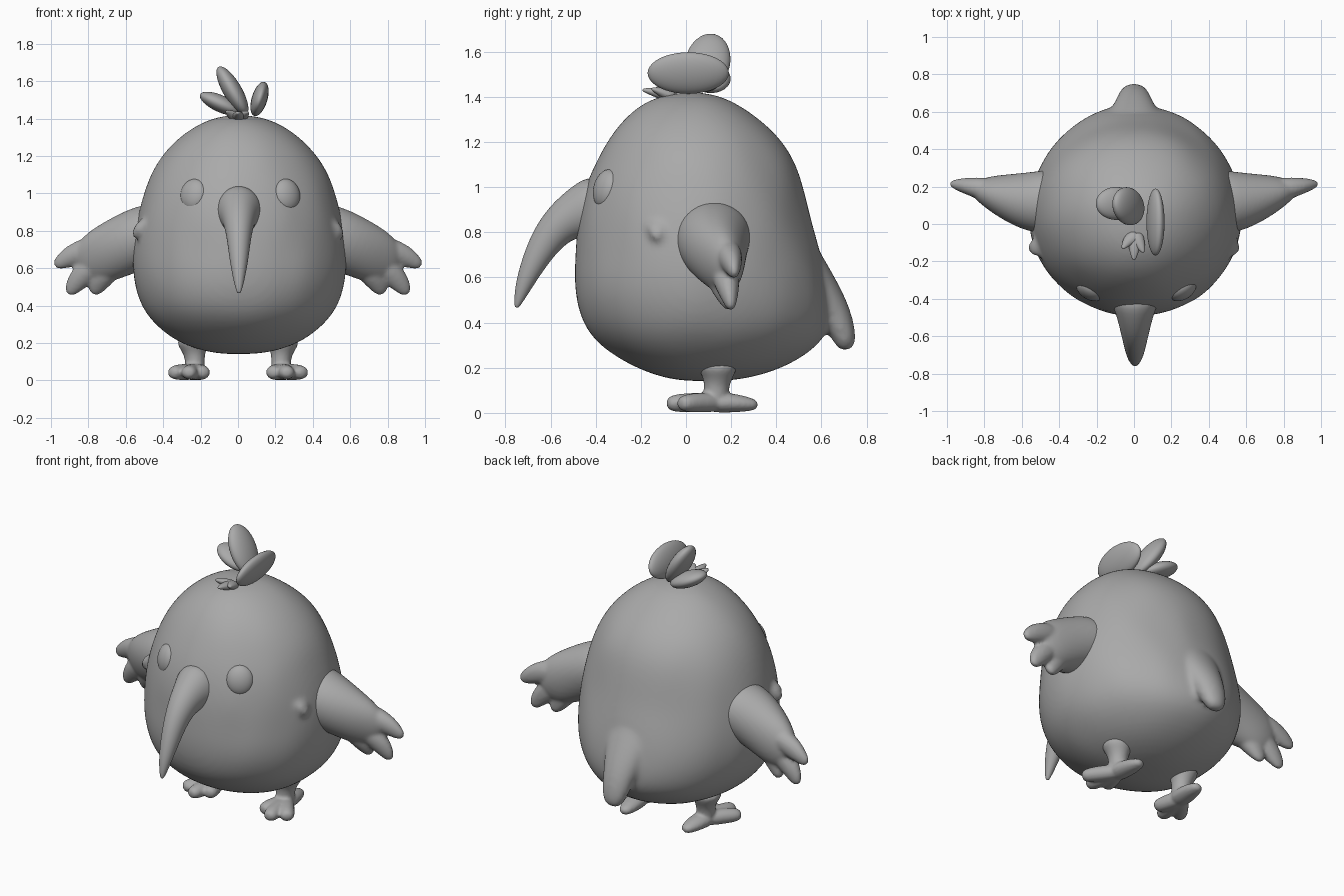
import bpy, bmesh, math
from mathutils import Vector, Matrix, noise

cube = bpy.data.objects.get("Cube")
if cube:
    bpy.data.objects.remove(cube)

grey = bpy.data.materials.new("plain_grey")
grey.use_nodes = True
colour = (0.4, 0.4, 0.4, 1)
grey.diffuse_color = colour
grey.node_tree.nodes["Principled BSDF"].inputs["Base Color"].default_value = colour


def finish(bm, name, voxel=None, levels=2, smooth=5):
    """Turn a bmesh into a smooth object, fusing its pieces if voxel is set."""
    bmesh.ops.recalc_face_normals(bm, faces=bm.faces)
    for f in bm.faces:
        f.smooth = True
    mesh = bpy.data.meshes.new(name)
    bm.to_mesh(mesh)
    bm.free()
    mesh.materials.append(grey)
    obj = bpy.data.objects.new(name, mesh)
    bpy.context.collection.objects.link(obj)
    if levels:
        sub = obj.modifiers.new("round", 'SUBSURF')
        sub.levels = sub.render_levels = levels
    if voxel:
        fuse = obj.modifiers.new("fuse", 'REMESH')
        fuse.mode = 'VOXEL'
        fuse.voxel_size = voxel
        fuse.use_smooth_shade = True
        soft = obj.modifiers.new("soften", 'SMOOTH')
        soft.factor = 0.5
        soft.iterations = smooth
    return obj


def skin(bm, rings, start, end):
    """Bridge a list of point rings and close both ends with fans."""
    loops = [[bm.verts.new(p) for p in ring] for ring in rings]
    n = len(loops[0])
    for a, b in zip(loops, loops[1:]):
        for i in range(n):
            j = (i + 1) % n
            bm.faces.new((a[i], a[j], b[j], b[i]))
    for tip, loop in ((start, loops[0]), (end, loops[-1])):
        v = bm.verts.new(tip)
        for i in range(n):
            bm.faces.new((v, loop[i], loop[(i + 1) % n]))


def tube(bm, path, radii, side, mirror=1, n=12):
    """Sweep ellipses along a path; radii are (along side, across side)."""
    pts = [Vector((p[0] * mirror, p[1], p[2])) for p in path]
    rings = []
    for i, (p, (ra, rb)) in enumerate(zip(pts, radii)):
        t = (pts[min(i + 1, len(pts) - 1)] - pts[max(i - 1, 0)]).normalized()
        u = Vector(side)
        u = (u - t * u.dot(t)).normalized()
        v = t.cross(u)
        rings.append([p + 1.05 * (u * ra * math.cos(a) + v * rb * math.sin(a))
                      for a in (2 * math.pi * k / n for k in range(n))])
    first = (pts[0] - pts[1]).normalized() * min(radii[0]) * 0.4
    last = (pts[-1] - pts[-2]).normalized() * min(radii[-1]) * 0.4
    skin(bm, rings, pts[0] + first, pts[-1] + last)


def ellipsoid(name, centre, radii, axis=(0, 0, 1), side=(0, 1, 0)):
    """Ellipsoid with local z along axis and local y near side."""
    z = Vector(axis).normalized()
    x = Vector(side).cross(z).normalized()
    y = z.cross(x)
    turn = Matrix((x, y, z)).transposed().to_4x4()
    bm = bmesh.new()
    bmesh.ops.create_uvsphere(bm, u_segments=32, v_segments=20, radius=1)
    bm.transform(Matrix.Translation(centre) @ turn @ Matrix.Diagonal((*radii, 1)))
    return finish(bm, name, levels=0)


# Body: height, half width, front and back reach
profile = [(0.145, 0.14, -0.06, 0.24), (0.19, 0.31, -0.21, 0.42),
           (0.29, 0.45, -0.38, 0.59), (0.40, 0.53, -0.47, 0.65),
           (0.55, 0.575, -0.50, 0.635), (0.70, 0.575, -0.49, 0.60),
           (0.85, 0.555, -0.485, 0.555), (1.00, 0.515, -0.45, 0.52),
           (1.12, 0.47, -0.395, 0.48), (1.23, 0.395, -0.335, 0.41),
           (1.33, 0.29, -0.25, 0.29), (1.40, 0.16, -0.14, 0.17)]
bm = bmesh.new()
rings = []
for z, half, front, back in profile:
    ring = []
    for k in range(40):
        a = 2 * math.pi * k / 40
        reach = back - 0.05 if math.sin(a) > 0 else 0.05 - front
        p = Vector((half * math.cos(a), reach * math.sin(a), z))
        p *= 1 + 0.018 * noise.noise(p * 6)
        ring.append((p.x + 0.008, p.y + 0.05, z))
    rings.append(ring)
skin(bm, rings, (0, 0.08, 0.14), (0, 0.03, 1.425))
# Tail stub, fused into the back
tube(bm, [(0, 0.46, 0.78), (0, 0.55, 0.62), (0, 0.645, 0.46), (0, 0.695, 0.36), (0, 0.713, 0.29)],
     [(0.17, 0.08), (0.15, 0.085), (0.10, 0.08), (0.08, 0.058), (0.055, 0.042)], (1, 0, 0))
# Cheek tufts on the flanks
for s in (-1, 1):
    tube(bm, [(0.50, -0.12, 0.84), (0.54, -0.125, 0.80), (0.55, -0.13, 0.765)],
         [(0.06, 0.03), (0.045, 0.03), (0.02, 0.015)], (0, 1, 0), s)
finish(bm, "body", voxel=0.016)

# Beak, curving down to a point
bm = bmesh.new()
tube(bm, [(0.005, -0.38, 0.905), (0.005, -0.47, 0.89), (0.005, -0.55, 0.845), (0.005, -0.62, 0.765),
          (0.005, -0.68, 0.655), (0.005, -0.725, 0.55), (0.005, -0.75, 0.47)],
     [(0.14, 0.16), (0.10, 0.115), (0.08, 0.087), (0.063, 0.07),
      (0.05, 0.052), (0.032, 0.034), (0.012, 0.012)], (1, 0, 0), n=16)
finish(bm, "beak")

for s, label in ((1, "left"), (-1, "right")):
    # Eye, a flattened ball set in the face
    ellipsoid(label + "_eye", (0.247 * s + 0.012, -0.35, 0.99), (0.08, 0.09, 0.052),
              axis=(0.5 * s, -0.82, 0.2), side=(0, 0, 1))

    # Wing: thick arm with three feather lobes
    bm = bmesh.new()
    tube(bm, [(0.40, 0.12, 0.81), (0.54, 0.115, 0.755), (0.67, 0.145, 0.695),
              (0.77, 0.175, 0.645), (0.84, 0.19, 0.61)],
         [(0.175, 0.16), (0.165, 0.165), (0.125, 0.155), (0.085, 0.14), (0.045, 0.09)],
         (0, 1, 0), s)
    lobes = [[(0.76, 0.18, 0.715), (0.90, 0.205, 0.665), (0.975, 0.215, 0.615)],
             [(0.76, 0.17, 0.63), (0.86, 0.19, 0.535), (0.905, 0.20, 0.465)],
             [(0.68, 0.15, 0.61), (0.75, 0.175, 0.525), (0.77, 0.19, 0.465)]]
    for lobe in lobes:
        tube(bm, lobe, [(0.07, 0.07), (0.045, 0.06), (0.02, 0.03)], (0, 1, 0), s)
    finish(bm, label + "_wing", voxel=0.011)

    # Leg and foot: three front toes and a long heel
    bm = bmesh.new()
    tube(bm, [(0.24, 0.14, 0.22), (0.235, 0.14, 0.16), (0.23, 0.135, 0.11), (0.23, 0.13, 0.04)],
         [(0.10, 0.10), (0.062, 0.065), (0.05, 0.052), (0.055, 0.06)], (1, 0, 0), s)
    toes = [(0.35, -0.02), (0.265, -0.075), (0.185, -0.02)]
    for x, y in toes:
        tube(bm, [(0.23, 0.14, 0.045), ((x + 0.23) / 2, (y + 0.14) / 2, 0.046), (x, y, 0.042)],
             [(0.045, 0.042), (0.045, 0.044), (0.044, 0.038)], (1, 0, 0), s)
    tube(bm, [(0.23, 0.10, 0.045), (0.22, 0.21, 0.045), (0.21, 0.31, 0.035)],
         [(0.06, 0.045), (0.06, 0.043), (0.035, 0.026)], (1, 0, 0), s)
    finish(bm, label + "_foot", voxel=0.009, smooth=3)

# Crest: three plump feathers
ellipsoid("crest_left_feather", (0.115, 0.01, 1.505), (0.042, 0.18, 0.095), (0.3, 0, 1))
ellipsoid("crest_tall_feather", (-0.03, 0.095, 1.55), (0.05, 0.1, 0.148), (-0.14, 0.05, 0.24))
ellipsoid("crest_right_feather", (-0.095, 0.11, 1.48), (0.045, 0.088, 0.118), (-0.22, 0, 0.1))

# Small tufts in front of the crest
bm = bmesh.new()
for x, y, z in ((-0.06, -0.13, 1.44), (0.0, -0.19, 1.43), (0.05, -0.15, 1.435)):
    tube(bm, [(0.01, -0.06, 1.40), (x * 0.6, y * 0.7, 1.42), (x, y, z)],
         [(0.04, 0.03), (0.03, 0.022), (0.01, 0.008)], (1, 0, 0))
finish(bm, "crest_tufts")
